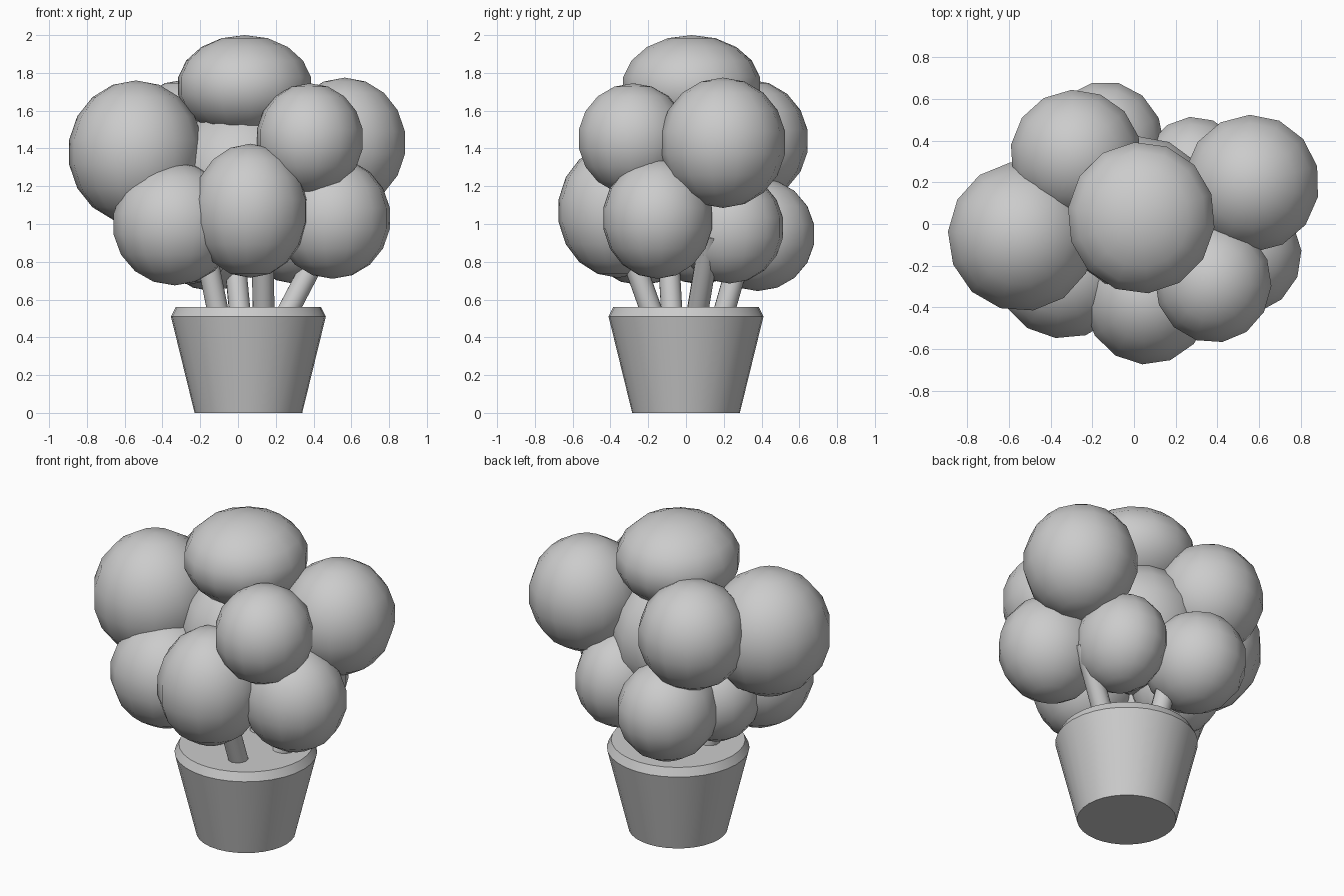
import bpy, random
from math import cos, sin, pi
from mathutils import Vector

if "Cube" in bpy.data.objects:
    bpy.data.objects.remove(bpy.data.objects["Cube"])

random.seed(4)


def mesh_object(name, verts, faces):
    me = bpy.data.meshes.new(name)
    me.from_pydata(verts, [], faces)
    ob = bpy.data.objects.new(name, me)
    bpy.context.collection.objects.link(ob)
    return ob


def smooth(ob, angle):
    bpy.ops.object.select_all(action='DESELECT')
    ob.select_set(True)
    bpy.context.view_layer.objects.active = ob
    bpy.ops.object.shade_smooth_by_angle(angle=angle)


def lathe(name, profile, centre, sides):
    """Closed solid of revolution from (radius, z) pairs."""
    verts = [(centre[0] + r * cos(2 * pi * i / sides),
              centre[1] + r * sin(2 * pi * i / sides), z)
             for r, z in profile for i in range(sides)]
    faces = [(k * sides + i, k * sides + (i + 1) % sides,
              (k + 1) * sides + (i + 1) % sides, (k + 1) * sides + i)
             for k in range(len(profile) - 1) for i in range(sides)]
    faces.append(tuple(reversed(range(sides))))
    faces.append(tuple(range((len(profile) - 1) * sides, len(profile) * sides)))
    return mesh_object(name, verts, faces)


def ball(name, centre, radii):
    """Low-poly smooth blob, turned a little for variety."""
    bpy.ops.mesh.primitive_uv_sphere_add(segments=14, ring_count=9, radius=1)
    ob = bpy.context.object
    ob.name = name
    turn = random.uniform(0, 0.4)
    for v in ob.data.vertices:
        x, y, z = v.co
        v.co = (centre[0] + radii[0] * (x * cos(turn) - y * sin(turn)),
                centre[1] + radii[1] * (x * sin(turn) + y * cos(turn)),
                centre[2] + radii[2] * z)
    smooth(ob, 1.05)


def stem(name, base, top, radius=0.058):
    a, b = Vector(base), Vector(top)
    d = b - a
    bpy.ops.mesh.primitive_cylinder_add(vertices=12, radius=radius, depth=d.length,
                                        location=(a + b) / 2)
    ob = bpy.context.object
    ob.name = name
    ob.rotation_euler = d.to_track_quat('Z', 'Y').to_euler()
    smooth(ob, 0.7)


# Tapered pot with bevelled rim and flat soil
pot = lathe("pot", [(0.285, 0), (0.41, 0.51), (0.385, 0.56)], (0.055, 0), 32)
smooth(pot, 0.5)

# Leaning stems
stem("stem_front", (0.135, -0.18, 0.53), (0.13, -0.33, 0.95))
stem("stem_right", (0.26, 0.06, 0.53), (0.48, 0.13, 0.95))
stem("stem_left", (-0.105, -0.075, 0.53), (-0.19, -0.10, 0.95))
stem("stem_back", (0.01, 0.20, 0.53), (-0.03, 0.32, 0.95))

# Foliage balls: centre and radii
balls = {
    "foliage_top": ((0.035, 0.03, 1.73), (0.36, 0.37, 0.27)),
    "foliage_core": ((0.02, 0.05, 1.25), (0.38, 0.38, 0.38)),
    "foliage_upper_left": ((-0.54, -0.06, 1.38), (0.36, 0.365, 0.38)),
    "foliage_upper_back": ((-0.28, 0.33, 1.44), (0.32, 0.32, 0.325)),
    "foliage_upper_right": ((0.565, 0.195, 1.43), (0.33, 0.335, 0.345)),
    "foliage_upper_front": ((0.38, -0.28, 1.45), (0.285, 0.295, 0.295)),
    "foliage_lower_front": ((0.065, -0.36, 1.07), (0.31, 0.32, 0.355)),
    "foliage_lower_left": ((-0.335, -0.24, 1.0), (0.33, 0.315, 0.325)),
    "foliage_lower_right": ((0.50, -0.15, 1.03), (0.31, 0.295, 0.32)),
    "foliage_lower_back_right": ((0.29, 0.23, 0.98), (0.26, 0.29, 0.295)),
    "foliage_lower_back": ((-0.14, 0.38, 0.945), (0.29, 0.31, 0.30)),
    "foliage_lower_back_left": ((-0.26, 0.07, 0.95), (0.26, 0.26, 0.27)),
}
for name, (centre, radii) in balls.items():
    ball(name, centre, radii)
